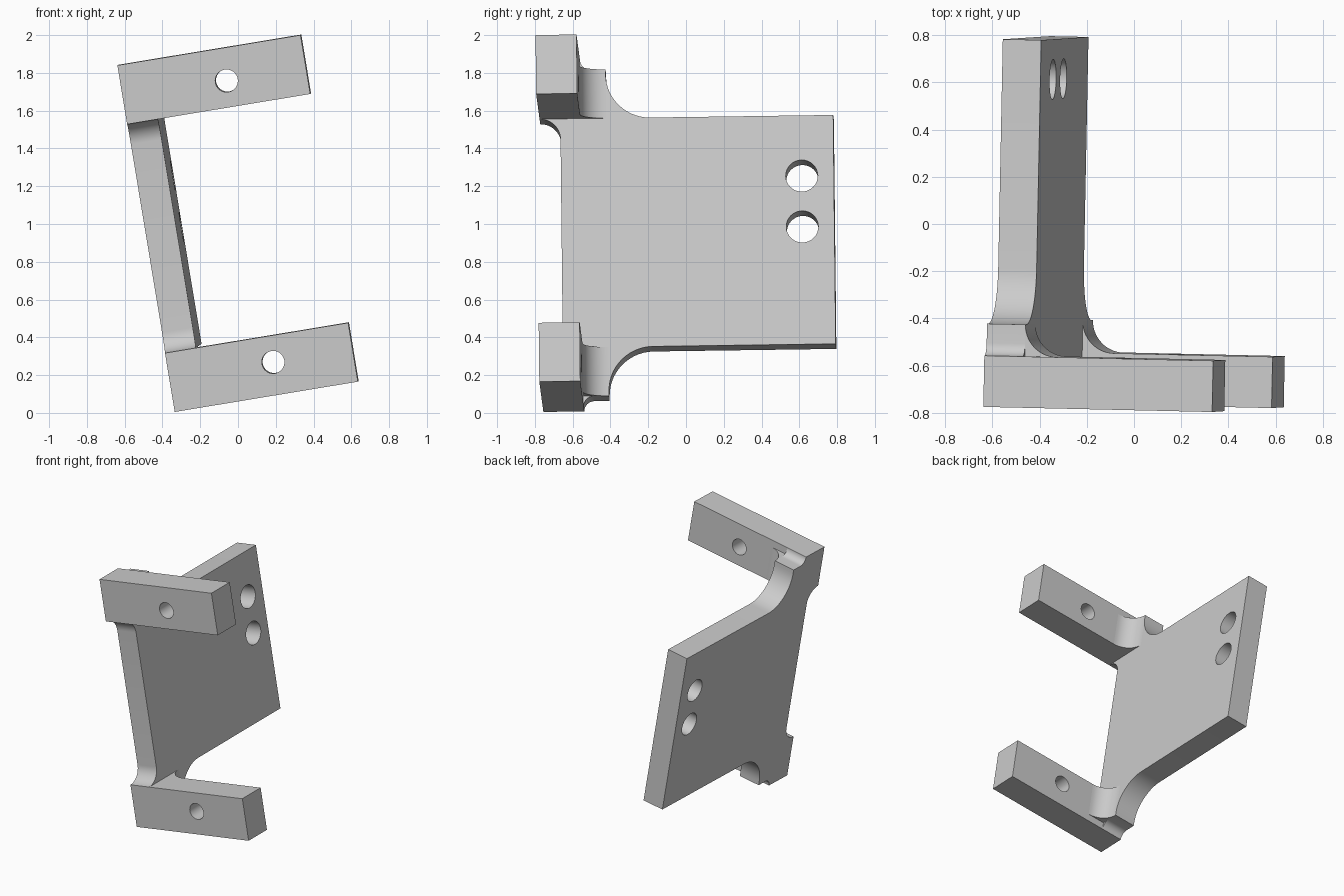
import bpy, bmesh
from math import cos, sin, radians, tau
from mathutils import Vector, Matrix

if "Cube" in bpy.data.objects:
    bpy.data.objects.remove(bpy.data.objects["Cube"])

# Slightly tilted bracket frame: U along the arms, V to the back, W up the plate
U = Vector((0.9865, -0.022, 0.163)).normalized()
W = Vector((-0.1666, -0.0107, 0.986))
W = (W - U * W.dot(U)).normalized()
V = W.cross(U)
ORIGIN = Vector((-0.335, -0.755, 0.005))

HEIGHT, ARM_LEN, ARM_H, ARM_T = 1.86, 0.983, 0.316, 0.217
PLATE_T, PLATE_END, TAB_END, TAB_DROP = 0.165, 1.555, 0.352, 0.054

metal = bpy.data.materials.new("light_grey")
metal.use_nodes = True
grey = (0.6, 0.6, 0.6, 1)
metal.diffuse_color = grey
metal.node_tree.nodes["Principled BSDF"].inputs["Base Color"].default_value = grey


def arc(cx, cy, r, start, end, steps=14):
    angles = [radians(start + (end - start) * i / steps) for i in range(steps + 1)]
    return [(cx + r * cos(a), cy + r * sin(a)) for a in angles]


def circle(cx, cy, r, n=32):
    return [(cx + r * cos(tau * i / n), cy + r * sin(tau * i / n)) for i in range(n)]


def prism(name, outlines, a, b, c, low, high):
    """Extrude outlines (first outer, then holes) drawn on axes a, b along c."""
    curve = bpy.data.curves.new(name, "CURVE")
    curve.dimensions = "2D"
    curve.fill_mode = "BOTH"
    curve.extrude = (high - low) / 2
    for points in outlines:
        spline = curve.splines.new("POLY")
        spline.points.add(len(points) - 1)
        for p, (x, y) in zip(spline.points, points):
            p.co = (x, y, 0, 1)
        spline.use_cyclic_u = True
    temp = bpy.data.objects.new(name + "_profile", curve)
    bpy.context.collection.objects.link(temp)
    bpy.context.view_layer.update()
    mesh = bpy.data.meshes.new_from_object(temp.evaluated_get(bpy.context.evaluated_depsgraph_get()))
    bpy.data.objects.remove(temp)

    place = Matrix((a, b, c)).transposed().to_4x4()
    place.translation = ORIGIN + c * (low + high) / 2
    bm = bmesh.new()
    bm.from_mesh(mesh)
    bm.transform(place)
    bmesh.ops.remove_doubles(bm, verts=bm.verts, dist=0.0005)
    bmesh.ops.recalc_face_normals(bm, faces=bm.faces)
    bm.to_mesh(mesh)
    bm.free()
    mesh.name = name
    mesh.materials.clear()
    mesh.materials.append(metal)
    obj = bpy.data.objects.new(name, mesh)
    bpy.context.collection.objects.link(obj)
    bpy.ops.object.select_all(action="DESELECT")
    obj.select_set(True)
    bpy.context.view_layer.objects.active = obj
    bpy.ops.object.shade_smooth_by_angle(angle=radians(30))
    return obj


# Side plate: upper half profile, mirrored to the lower half
top = HEIGHT - ARM_H
tab = HEIGHT - TAB_DROP
front, sweep = 0.11, 0.235
half = arc(0, top - front, front, 0, 90)
half += [(0, HEIGHT)]
half += arc(ARM_T + TAB_DROP, HEIGHT, TAB_DROP, 180, 270, 8)
half += [(TAB_END, tab)]
half += arc(TAB_END + sweep, top + sweep, sweep, 180, 270)
half += [(PLATE_END, top)]
lower = [(x, HEIGHT - y) for x, y in reversed(half)]
plate_holes = [circle(1.385, w, 0.085) for w in (0.947, 1.22)]
prism("side_plate", [half + lower] + plate_holes, V, W, U, 0, PLATE_T)

# Arms with a through hole, and the rounded inner corners behind them
round_r = TAB_END - ARM_T
corner = [(PLATE_T, ARM_T)] + arc(PLATE_T + round_r, TAB_END, round_r, 270, 180)
for side, base in (("lower", 0), ("upper", top)):
    end = base + ARM_H
    box = [(PLATE_T, base), (ARM_LEN, base), (ARM_LEN, end), (PLATE_T, end)]
    hole_w = 0.175 if side == "lower" else HEIGHT - 0.175
    # U, W, -V keeps the frame right-handed
    prism(side + "_arm", [box, circle(0.557, hole_w, 0.06)], U, W, -V, -ARM_T, 0)
    lo, hi = max(base, TAB_DROP), min(end, tab)
    prism(side + "_corner_fillet", [corner], U, V, W, lo, hi)
